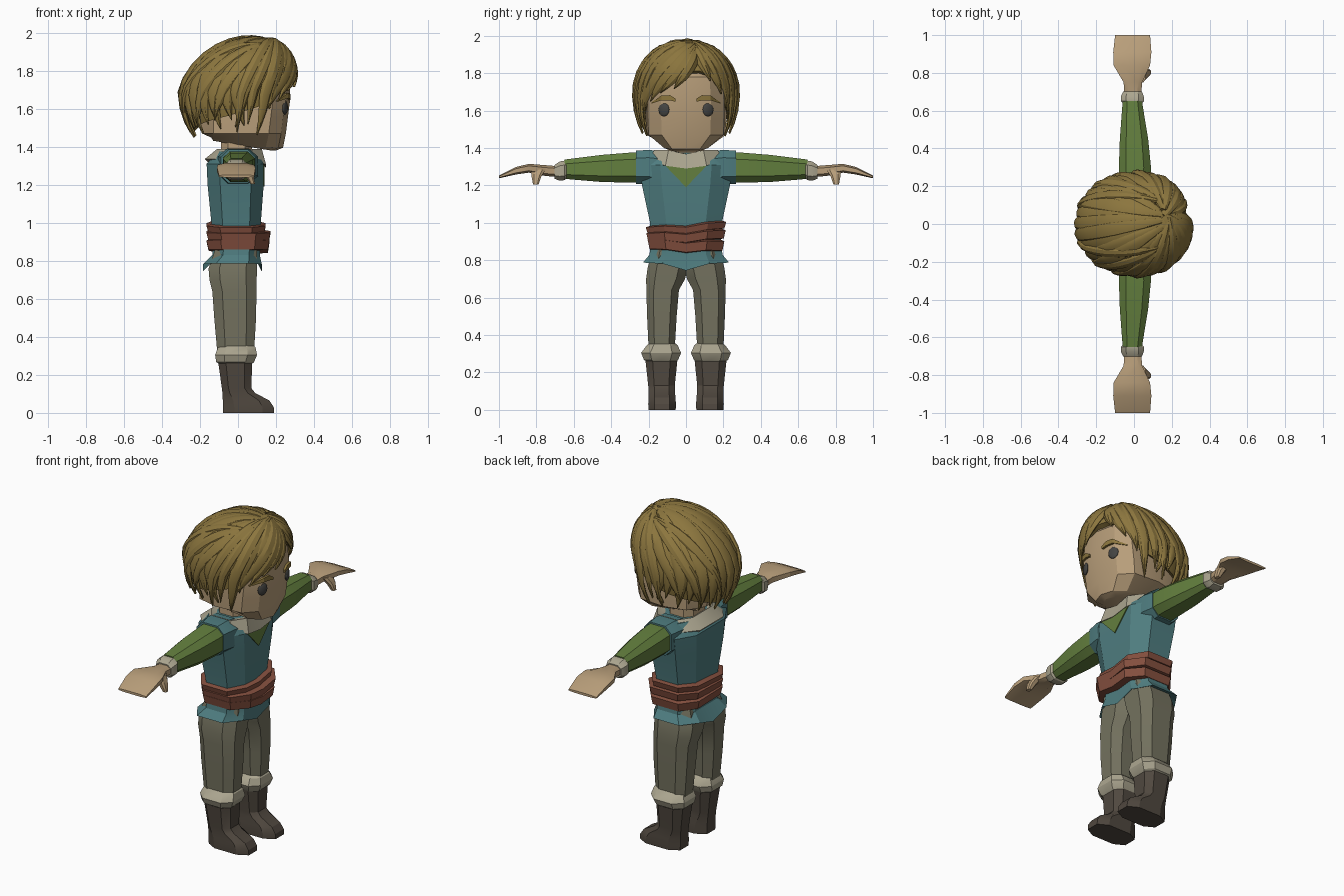
import bpy, bmesh, math
from mathutils import Vector

if "Cube" in bpy.data.objects:
    bpy.data.objects.remove(bpy.data.objects["Cube"])


def material(name, hexcol):
    lin = [((int(hexcol[i:i + 2], 16) / 255 + 0.055) / 1.055) ** 2.4 for i in (0, 2, 4)]
    m = bpy.data.materials.new(name)
    m.diffuse_color = (*lin, 1)
    m.use_nodes = True
    m.node_tree.nodes["Principled BSDF"].inputs["Base Color"].default_value = m.diffuse_color
    return m


HAIR = material("hair_brown", "8c763e")
SKIN = material("skin", "b89e7a")
TEAL = material("tunic_teal", "4f7d80")
GREEN = material("shirt_green", "637f3e")
BELT = material("belt_red_brown", "85503f")
PANTS = material("trouser_olive", "74725f")
CREAM = material("cream_trim", "aca690")
BOOT = material("boot_brown", "50483f")
EYE = material("eye_grey", "444442")


def finish(name, bm, mat):
    bmesh.ops.recalc_face_normals(bm, faces=bm.faces)
    me = bpy.data.meshes.new(name)
    bm.to_mesh(me)
    bm.free()
    me.materials.append(mat)
    ob = bpy.data.objects.new(name, me)
    bpy.context.collection.objects.link(ob)
    return ob


def skin_rings(bm, rings, caps=True):
    """Join successive closed rings of points with quads."""
    vs = [[bm.verts.new(p) for p in r] for r in rings]
    n = len(vs[0])
    for a, b in zip(vs, vs[1:]):
        for i in range(n):
            j = (i + 1) % n
            bm.faces.new((a[i], a[j], b[j], b[i]))
    if caps:
        bm.faces.new(vs[0])
        bm.faces.new(vs[-1])


def loft(name, rings, mat, caps=True):
    bm = bmesh.new()
    skin_rings(bm, rings, caps)
    return finish(name, bm, mat)


K = 0.55
OUTLINE = [(1, 0), (1, K), (K, 1), (-K, 1), (-1, K), (-1, 0), (-1, -K), (-K, -1), (K, -1), (1, -K)]


def level(z, x0, x1, y0, y1, dz=None):
    """Horizontal chamfered ring; dz(u, v) shifts height per point."""
    return [((x0 + x1) / 2 + u * (x1 - x0) / 2, (y0 + y1) / 2 + v * (y1 - y0) / 2,
             z + (dz(u, v) if dz else 0)) for u, v in OUTLINE]


def across(s, y, x0, x1, z0, z1):
    """Chamfered ring facing along the arm on side s."""
    return [((x0 + x1) / 2 + u * (x1 - x0) / 2, s * y, (z0 + z1) / 2 + v * (z1 - z0) / 2)
            for u, v in OUTLINE]


# Tunic body and flared hem
loft("tunic_body", [level(.83, -.125, .11, -.185, .185), level(1.0, -.14, .12, -.192, .192),
                    level(1.2, -.16, .135, -.235, .235), level(1.31, -.165, .135, -.25, .25),
                    level(1.375, -.11, .10, -.21, .21)], TEAL)
loft("tunic_hem", [level(.88, -.13, .115, -.19, .19), level(.83, -.135, .115, -.195, .195),
                   level(.775, -.183, .125, -.23, .23, lambda u, v: -.03 if v == 0 else .012 * abs(v)),
                   level(.81, -.12, .09, -.17, .17)], TEAL)
# Shirt showing at the neck
bm = bmesh.new()
skin_rings(bm, [[(x, -.115, 1.31), (x, .115, 1.31), (x, 0, 1.19)] for x in (.134, .1405)])
finish("shirt_neck_panel", bm, GREEN)
# Collar draped round the neck
loft("collar", [level(1.31, -.15, .12, -.18, .18),
                level(1.335, -.175, .148, -.2, .2, lambda u, v: -.045 if u == 1 and v == 0 else
                      (-.03 if u == 1 else 0)),
                level(1.388, -.11, .125, -.17, .17, lambda u, v: -.02 if u == 1 and v == 0 else 0),
                level(1.37, -.08, .07, -.12, .12)], CREAM)
loft("neck", [level(1.34, -.09, .07, -.1, .1), level(1.46, -.09, .08, -.1, .1)], SKIN)

# Wrapped belt: three slightly tilted bands
for i, (z0, z1, xf, yw, tilt) in enumerate([(.852, .915, .165, .205, -.004), (.905, .962, .17, .212, .008),
                                            (.952, 1.0, .145, .215, .014)]):
    def sag(u, v, t=tilt):
        return t * v - .014 * (u == 1 and v == 0)
    loft(f"belt_band_{i + 1}", [level(z0, -.14, .11, -.185, .185, sag),
                                level(z0 + .004, -.155, xf - .008, -yw + .01, yw - .01, sag),
                                level(z1 - .01, -.166, xf, -yw, yw, sag),
                                level(z1, -.14, .11, -.185, .185, sag)], BELT)

for s, side in ((-1, "right"), (1, "left")):
    def leg(z, x0, x1, y0, y1):
        return level(z, x0, x1, *sorted((s * y0, s * y1)))
    # Legs, fur cuffs and boots
    loft(f"{side}_trouser_leg", [leg(.86, -.12, .1, -.01, .18), leg(.76, -.155, .1, -.01, .205),
                                 leg(.7, -.15, .098, .005, .213), leg(.64, -.135, .097, .038, .212),
                                 leg(.5, -.125, .095, .05, .208), leg(.33, -.11, .085, .06, .2)], PANTS)
    loft(f"{side}_boot_cuff", [leg(.25, -.09, .065, .06, .2), leg(.268, -.115, .085, .042, .225),
                               leg(.305, -.12, .1, .026, .24), leg(.345, -.105, .092, .045, .21),
                               leg(.362, -.09, .075, .065, .19)], CREAM)
    loft(f"{side}_boot", [leg(0, -.078, .19, .055, .2), leg(.03, -.08, .188, .054, .202),
                          leg(.065, -.08, .165, .056, .2), leg(.105, -.082, .09, .06, .2),
                          leg(.13, -.085, .07, .06, .202), leg(.275, -.105, .075, .045, .218)], BOOT)
    # Shoulder, sleeve, wrist band
    loft(f"{side}_shoulder", [across(s, .12, -.11, .105, 1.2, 1.38), across(s, .2, -.105, .105, 1.205, 1.39),
                              across(s, .268, -.09, .092, 1.208, 1.385)], TEAL)
    loft(f"{side}_sleeve", [across(s, .2, -.08, .085, 1.215, 1.378), across(s, .3, -.08, .09, 1.215, 1.375),
                            across(s, .45, -.075, .075, 1.218, 1.363),
                            across(s, .65, -.06, .042, 1.235, 1.338)], GREEN)
    loft(f"{side}_wrist_band", [across(s, .635, -.055, .04, 1.24, 1.33), across(s, .65, -.07, .052, 1.228, 1.332),
                                across(s, .675, -.07, .052, 1.225, 1.328),
                                across(s, .702, -.056, .042, 1.235, 1.31)], CREAM)
    # Mitten hand with thumb
    loft(f"{side}_hand", [across(s, .68, -.05, .038, 1.245, 1.302), across(s, .75, -.055, .043, 1.25, 1.308),
                          across(s, .84, -.108, .085, 1.268, 1.315), across(s, .91, -.11, .092, 1.258, 1.298),
                          across(s, 1.0, -.1, .085, 1.238, 1.252)], SKIN)
    loft(f"{side}_thumb", [leg(1.285, .01, .06, .75, .83), leg(1.245, .04, .082, .775, .825),
                           leg(1.205, .065, .09, .788, .818)], SKIN)

# Head: flat-cheeked block with a chamfered jaw
FACE = [(0, 0), (.025, .13), (.09, .2)]


def head_ring(z, xf, back, w, tilt=0, side=1):
    half = [(xf - d, y * w) for d, y in FACE] + [(0, .212 * w), (-.13, .18 * w), (back, .08 * w)]
    pts = half + [(x, -y) for x, y in reversed(half[1:])]
    return [(x, y, z + tilt * max(0, .17 - x)) for x, y in pts]


loft("head", [head_ring(1.38, .2, -.1, .45, .17), head_ring(1.395, .237, -.14, .58, .17),
              head_ring(1.47, .252, -.19, 1), head_ring(1.56, .263, -.22, 1.02),
              head_ring(1.66, .276, -.22, 1.02), head_ring(1.78, .268, -.2, .97),
              head_ring(1.87, .2, -.12, .7)], SKIN)


def face_x(y, z):
    y = abs(y)
    return .263 + .13 * (z - 1.56) - (y * .19 if y < .13 else .025 + (y - .13) * .93)


for s, side in ((-1, "right"), (1, "left")):
    # Eyes
    bm = bmesh.new()
    bmesh.ops.create_uvsphere(bm, u_segments=16, v_segments=10, radius=1)
    eye = finish(f"{side}_eye", bm, EYE)
    eye.scale = (.012, .031, .036)
    eye.rotation_euler.z = s * math.radians(22)
    eye.location = (face_x(.118, 1.605), s * .118, 1.605)
    # Eyebrows
    rings = []
    for y, z, h in ((.055, 1.655, .008), (.085, 1.668, .014), (.13, 1.668, .013), (.185, 1.64, .003)):
        x = face_x(y, z)
        rings.append([(x - .01, s * y, z - h), (x + .012, s * y, z - h), (x + .012, s * y, z + h),
                      (x - .01, s * y, z + h)])
    loft(f"{side}_eyebrow", rings, HAIR)


# Hair: every lock lies on one egg-shaped shell
def direction(az, el):
    a, e = math.radians(az), math.radians(el)
    return Vector((math.cos(e) * math.cos(a), math.cos(e) * math.sin(a), math.sin(e)))


def shell(d, lift):
    d = d.normalized() * (1 + lift)
    z = d.z * (.282 if d.z > 0 else .36)
    return Vector((d.x * .3 + .25 * max(0, z) - .005, d.y * .265, 1.69 + z))


def cap_edge(az):
    a = abs((az + 180) % 360 - 180)
    for (a0, e0), (a1, e1) in (((0, 27), (25, 27)), ((25, 27), (60, -12)), ((60, -12), (100, -22)),
                               ((100, -22), (181, -38))):
        if a <= a1:
            return e0 + (e1 - e0) * (a - a0) / (a1 - a0)


rows = []
for t, lift in [(0, -.25)] + [(i / 9, -.055) for i in range(9)] + [(.97, -.055)]:
    rows.append([shell(direction(az, cap_edge(az) * (1 - t) + 90 * t), lift) for az in range(0, 360, 10)])
bm = bmesh.new()
skin_rings(bm, rows, caps=False)
bm.verts.ensure_lookup_table()
bm.faces.new(bm.verts[-36:])
finish("hair_cap", bm, HAIR)


def lock(bm, start, bend, end, width, lift=0.0, steps=12):
    """Tapered ridge of hair running along a curve on the shell."""
    a, b, c = (direction(*p) for p in (start, bend, end))
    rings = []
    for i in range(steps + 1):
        t = i / steps
        d = (a * (1 - t) ** 2 + b * 2 * t * (1 - t) + c * t * t).normalized()
        tan = (b - a) * (1 - t) + (c - b) * t
        side = tan.cross(d).normalized()
        w = width * (.35 + .65 * min(1, t * 2.5)) * max(.04, 1 - max(0, (t - .5) / .5) ** 1.8)
        k = .25 + .75 * min(1, w / width)
        rings.append([shell(d + side * (w * u), lift + h * k) for u, h in
                      ((-1, -.035), (-.55, .022), (.1, .04), (.6, .02), (1, -.035), (0, -.11))])
    skin_rings(bm, rings)


# Swept-back locks running from the crown to the nape
bm = bmesh.new()
for i, az in enumerate(range(82, 280, 14)):
    off = (az - 180) / 100
    lock(bm, (20 - off * 40, 70), (180 + off * 75, 46 - 10 * abs(off)),
         (az, -40 + 14 * abs(off) + (4 if i % 2 else -3)), .2, .012 * (i % 3))
for s in (-1, 1):
    for az, el, w in ((165, -22, .13), (140, -30, .15), (115, -24, .16), (92, -30, .13)):
        lock(bm, (s * 55, 58), (s * (az - 25), 38), (s * az, el), w, .04)
finish("back_hair_locks", bm, HAIR)

# Side locks hanging in front of the ears
bm = bmesh.new()
for s in (-1, 1):
    for az, el, w, lift in ((66, -36, .15, .07), (78, -27, .14, .05), (90, -34, .13, .06), (56, -14, .15, .05)):
        lock(bm, (30 + s * 12, 66), (s * (az - 6), 38), (s * az, el), w, lift)
finish("side_hair_locks", bm, HAIR)

# Fringe parted off-centre and swept across the brow
bm = bmesh.new()
for bend, end, w, lift in (((-5, 42), (-62, -16), .19, .05), ((0, 36), (-44, -6), .2, .04),
                           ((6, 34), (-30, 1), .18, .03), ((12, 34), (-14, 5), .16, .02),
                           ((-35, 55), (-70, 5), .2, .04), ((32, 38), (44, 0), .17, .03),
                           ((40, 40), (56, -12), .18, .05), ((22, 42), (30, 14), .15, .02),
                           ((-10, 60), (-45, 15), .2, .05)):
    lock(bm, (28, 70), bend, end, w, lift)
finish("fringe_locks", bm, HAIR)

# Smooth shading with sharp creases kept
for ob in bpy.context.scene.objects:
    ob.select_set(True)
    bpy.context.view_layer.objects.active = ob
bpy.ops.object.shade_smooth_by_angle(angle=math.radians(28))
